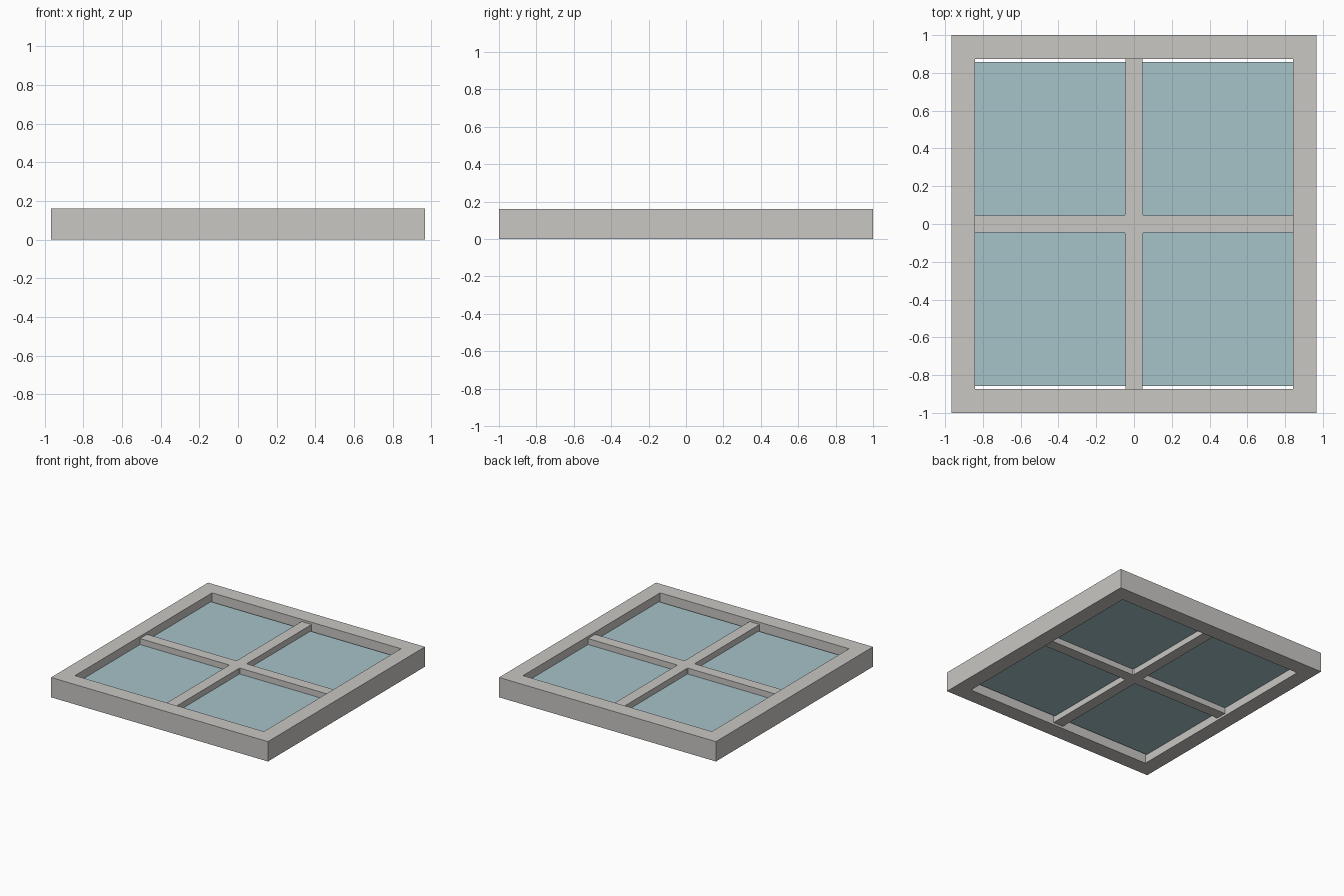
import bpy, bmesh

if "Cube" in bpy.data.objects:
    bpy.data.objects.remove(bpy.data.objects["Cube"])

# Overall sizes (half widths)
OX, OY, H = 0.967, 1.0, 0.16      # outer frame
IX, IY = 0.842, 0.873             # frame opening
BAR = 0.045                       # half width of glazing bars
BAR_Z = (0.018, 0.142)
GLASS_Z = (0.066, 0.094)
CH = 0.006                        # small fillet where the bars cross


def material(name, rgb):
    m = bpy.data.materials.new(name)
    m.diffuse_color = (*rgb, 1)
    m.use_nodes = True
    m.node_tree.nodes["Principled BSDF"].inputs["Base Color"].default_value = m.diffuse_color
    return m


def solid(name, outline, z0, z1, mat, hole=None):
    """Extrude a flat outline, optionally with a matching hole, from z0 to z1."""
    bm = bmesh.new()
    if hole:
        n = len(outline)
        o = [bm.verts.new((x, y, z0)) for x, y in outline]
        i = [bm.verts.new((x, y, z0)) for x, y in hole]
        faces = [bm.faces.new((o[k], o[(k + 1) % n], i[(k + 1) % n], i[k])) for k in range(n)]
    else:
        faces = [bm.faces.new([bm.verts.new((x, y, z0)) for x, y in outline])]
    top = bmesh.ops.extrude_face_region(bm, geom=faces, use_keep_orig=True)["geom"]
    bmesh.ops.translate(bm, vec=(0, 0, z1 - z0),
                        verts=[v for v in top if isinstance(v, bmesh.types.BMVert)])
    bmesh.ops.recalc_face_normals(bm, faces=bm.faces)
    mesh = bpy.data.meshes.new(name)
    bm.to_mesh(mesh)
    bm.free()
    mesh.materials.append(mat)
    ob = bpy.data.objects.new(name, mesh)
    bpy.context.collection.objects.link(ob)
    return ob


def rect(x0, x1, y0, y1):
    return [(x0, y0), (x1, y0), (x1, y1), (x0, y1)]


frame_mat = material("warm_grey", (0.584, 0.571, 0.546))
glass_mat = material("pale_blue_glass", (0.381, 0.546, 0.578))

# Outer frame
solid("window_frame", rect(-OX, OX, -OY, OY), 0, H, frame_mat,
      hole=rect(-IX, IX, -IY, IY))

# Cross-shaped glazing bars, one quarter outline turned round four times
b, c = BAR, BAR + CH
cross = [(IX, -b), (IX, b), (c, b), (b, c),
         (b, IY), (-b, IY), (-b, c), (-c, b),
         (-IX, b), (-IX, -b), (-c, -b), (-b, -c),
         (-b, -IY), (b, -IY), (b, -c), (c, -b)]
solid("glazing_bars", cross, *BAR_Z, frame_mat)

# Glass sheet, set into the side rails and just short of the end rails
solid("glass_pane", rect(-IX - 0.01, IX + 0.01, -0.858, 0.858), *GLASS_Z, glass_mat)
